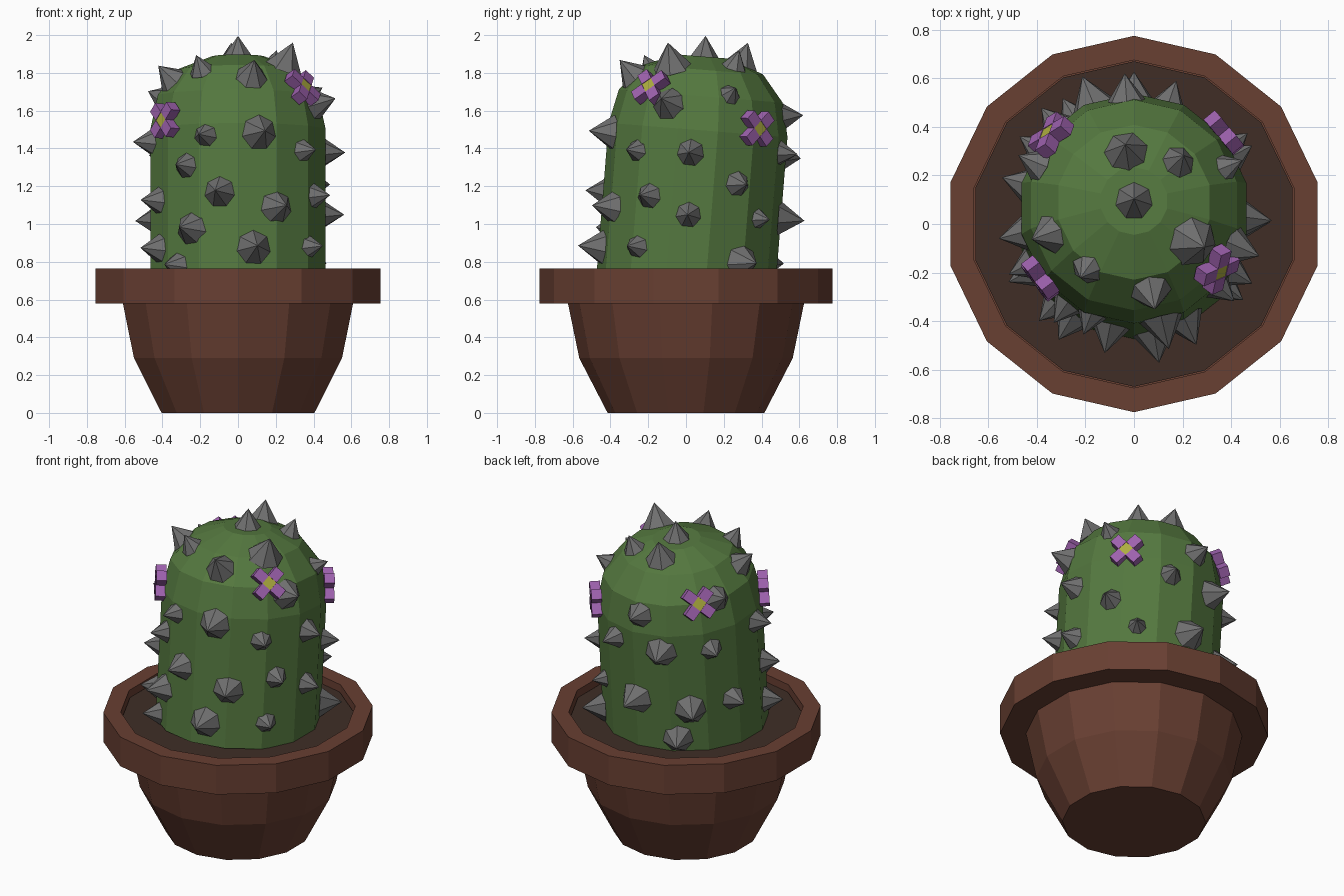
import bpy, bmesh, math
from mathutils import Matrix, Vector

if "Cube" in bpy.data.objects:
    bpy.data.objects.remove(bpy.data.objects["Cube"])

SIDES = 14


def material(name, rgb):
    m = bpy.data.materials.new(name)
    m.diffuse_color = (*rgb, 1)
    m.use_nodes = True
    m.node_tree.nodes["Principled BSDF"].inputs["Base Color"].default_value = m.diffuse_color
    return m


TERRACOTTA = material("terracotta", (0.14, 0.05, 0.032))
EARTH = material("earth", (0.05, 0.027, 0.019))
GREEN = material("cactus_green", (0.09, 0.19, 0.05))
GREY = material("spine_grey", (0.16, 0.16, 0.16))
PURPLE = material("petal_purple", (0.34, 0.12, 0.42))
YELLOW = material("flower_yellow", (0.42, 0.42, 0.05))


def finish(name, bm, mat, matrix=Matrix()):
    bmesh.ops.recalc_face_normals(bm, faces=bm.faces)
    me = bpy.data.meshes.new(name)
    bm.to_mesh(me)
    bm.free()
    me.materials.append(mat)
    ob = bpy.data.objects.new(name, me)
    ob.matrix_world = matrix
    bpy.context.collection.objects.link(ob)
    return ob


def lathe(name, profile, mat, matrix=Matrix()):
    """Revolve (radius, z) points, with flat caps at both ends."""
    bm = bmesh.new()
    rings = []
    for r, z in profile:
        ring = []
        for i in range(SIDES):
            a = math.pi / 2 + i * math.tau / SIDES
            ring.append(bm.verts.new((r * math.cos(a), r * math.sin(a), z)))
        rings.append(ring)
    for lo, hi in zip(rings, rings[1:]):
        for i in range(SIDES):
            j = (i + 1) % SIDES
            bm.faces.new((lo[i], lo[j], hi[j], hi[i]))
    bm.faces.new(rings[0])
    bm.faces.new(rings[-1])
    return finish(name, bm, mat, matrix)


# Pot with overhanging rim, and soil
lathe("pot", [(0.415, 0), (0.565, 0.29), (0.625, 0.58), (0.775, 0.58),
              (0.775, 0.765), (0.675, 0.765), (0.675, 0.70)], TERRACOTTA)
lathe("soil", [(0.67, 0.705), (0.67, 0.72)], EARTH)

# Cactus body, leaning slightly backwards
LEAN = 0.08
TILT = Matrix.Translation((0, 0, 0.7)) @ Matrix.Rotation(-math.atan(LEAN), 4, 'X')
BODY = [(0.475, 0), (0.475, 0.8), (0.435, 0.98), (0.32, 1.12), (0.14, 1.19)]
lathe("cactus_body", BODY, GREEN, TILT)


def on_body(deg, z):
    """Frame on the body surface with its z axis pointing outwards."""
    a = math.radians(deg)
    h = min(z - 0.7 + 0.45 * math.sin(a) * LEAN, 1.19)
    r = 0.14
    for (r0, z0), (r1, z1) in zip(BODY, BODY[1:]):
        if z0 <= h <= z1:
            r = r0 + (r1 - r0) * (h - z0) / (z1 - z0)
            break
    el = math.pi / 2 * max(0, (h - 0.8) / 0.4) ** 1.7
    out = Vector((math.cos(a) * math.cos(el), math.sin(a) * math.cos(el), math.sin(el)))
    side = Vector((-math.sin(a), math.cos(a), 0))
    rot = Matrix((side, out.cross(side), out)).transposed().to_4x4()
    return TILT @ Matrix.Translation((r * math.cos(a), r * math.sin(a), h)) @ rot


# Spines: (angle, height, base radius)
SPINES = [
    (-112, 1.47, .065), (-76, 1.485, .095), (-126, 1.31, .07), (-42, 1.39, .065),
    (-102, 1.17, .085), (-64, 1.09, .09), (-30, 1.15, .07), (-122, .975, .09),
    (-80, .875, .095), (-36, .88, .065), (-134, .78, .07), (-4, 1.38, .075),
    (-2, 1.05, .07), (30, 1.215, .07), (50, 1.03, .055), (38, .80, .095),
    (72, 1.38, .07), (94, 1.57, .08), (111, 1.36, .095), (147, 1.37, .07),
    (90, 1.03, .1), (130, .99, .095), (163, 1.02, .075), (120, .80, .09),
    (205, 1.125, .075), (206, .87, .08), (192, 1.435, .075), (157, 1.67, .075),
    (-22, 1.64, .09), (22, 1.69, .06),
    (99, 1.83, .095), (42, 1.825, .075), (-34, 1.85, .105), (-125, 1.83, .07),
    (200, 1.77, .085), (-79, 1.795, .09),
]


def spine(name, matrix, r):
    h = 1.25 * r
    bm = bmesh.new()
    bmesh.ops.create_cone(bm, cap_ends=True, segments=7, radius1=r, radius2=0, depth=h + 0.015,
                          matrix=Matrix.Translation((0, 0, h / 2 - 0.0075)))
    finish(name, bm, GREY, matrix)


for i, (deg, z, r) in enumerate(SPINES):
    spine(f"spine_{i + 1}", on_body(deg, z), r)
spine("spine_top", TILT @ Matrix.Translation((0, 0, 1.19)), 0.088)


def box(bm, centre, size, turn=0):
    m = Matrix.Rotation(turn, 4, 'Z') @ Matrix.Translation(centre) @ Matrix.Diagonal((*size, 1))
    bmesh.ops.create_cube(bm, size=1, matrix=m)


# Flowers: four petals in a diagonal cross around a yellow centre
for i, (deg, z) in enumerate([(-38, 1.72), (217, 1.55), (40, 1.51), (140, 1.66)]):
    frame = on_body(deg, z)
    bm = bmesh.new()
    for k in range(4):
        box(bm, (0.065, 0, 0.015), (0.07, 0.062, 0.06), math.pi / 4 + k * math.pi / 2)
    finish(f"flower_petals_{i + 1}", bm, PURPLE, frame)
    bm = bmesh.new()
    box(bm, (0, 0, 0.012), (0.06, 0.06, 0.06), math.pi / 4)
    finish(f"flower_centre_{i + 1}", bm, YELLOW, frame)
